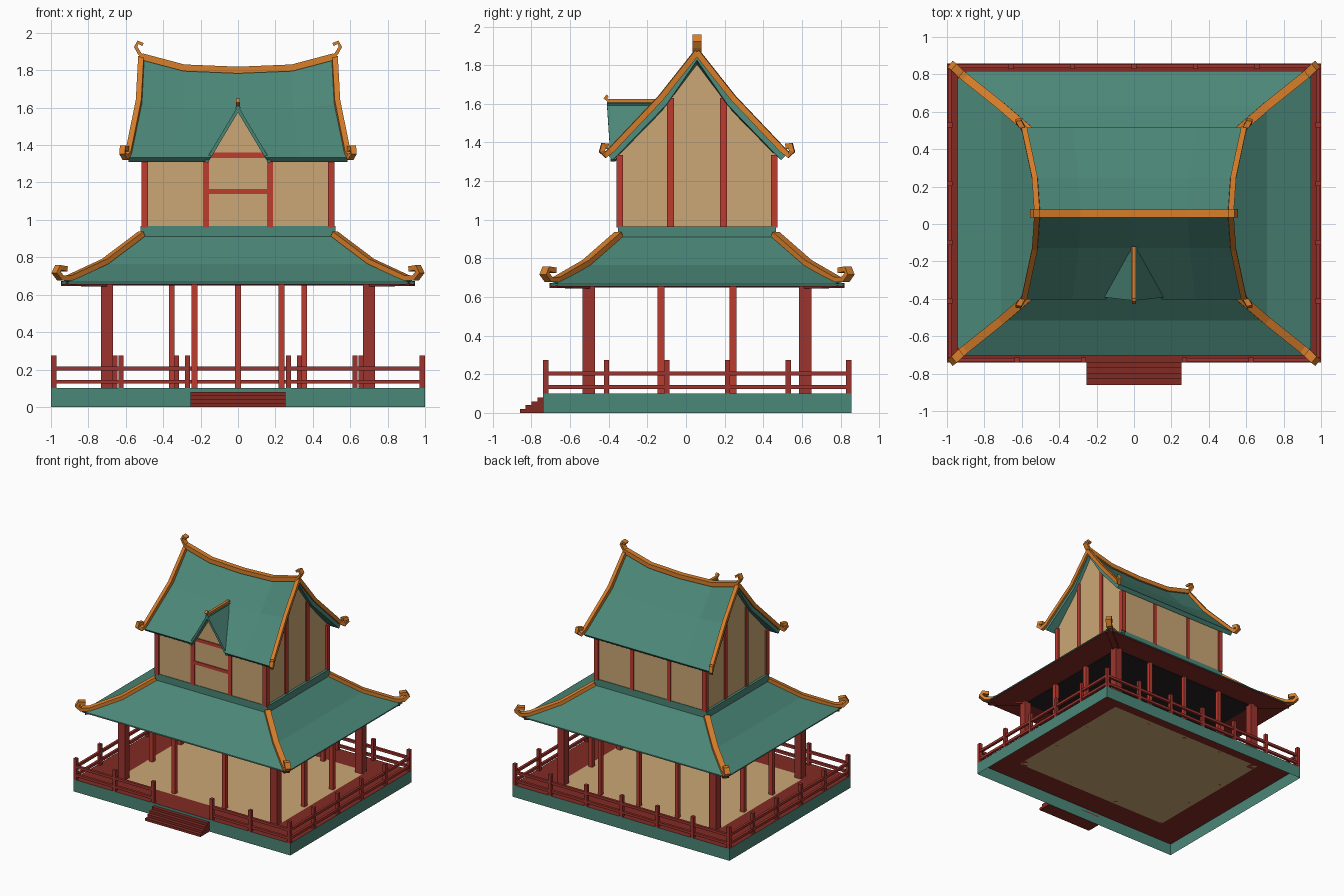
import bpy, bmesh
from mathutils import Vector as V

if "Cube" in bpy.data.objects:
    bpy.data.objects.remove(bpy.data.objects["Cube"])

CY = 0.057  # building centre in y


def mat(name, rgb):
    m = bpy.data.materials.new(name)
    lin = [((c / 255 + 0.055) / 1.055) ** 2.4 for c in rgb]
    m.diffuse_color = (*lin, 1)
    m.use_nodes = True
    m.node_tree.nodes["Principled BSDF"].inputs["Base Color"].default_value = m.diffuse_color
    return m


TEAL = mat("teal", (75, 135, 120))
RED = mat("red", (188, 60, 48))
MAROON = mat("maroon", (158, 52, 45))
DECK = mat("dark_red", (130, 42, 36))
BEIGE = mat("beige", (203, 167, 117))
ORANGE = mat("orange", (216, 126, 42))
BLACK = mat("charcoal", (36, 33, 35))


def make(name, verts, faces, *mats, closed=True):
    bm = bmesh.new()
    vs = [bm.verts.new(v) for v in verts]
    for f in faces:
        bm.faces.new([vs[i] for i in f])
    bm.normal_update()
    if closed:
        bmesh.ops.recalc_face_normals(bm, faces=bm.faces)
    else:  # open sheets face upwards
        bmesh.ops.reverse_faces(bm, faces=[f for f in bm.faces if f.normal.z < -1e-4])
    me = bpy.data.meshes.new(name)
    bm.to_mesh(me)
    bm.free()
    for m in mats:
        me.materials.append(m)
    ob = bpy.data.objects.new(name, me)
    bpy.context.collection.objects.link(ob)
    return ob


def box(name, x0, x1, y0, y1, z0, z1, m):
    v = [(x, y, z) for z in (z0, z1) for x, y in ((x0, y0), (x1, y0), (x1, y1), (x0, y1))]
    return make(name, v, [(3, 2, 1, 0), (4, 5, 6, 7)] + [(i, (i + 1) % 4, (i + 1) % 4 + 4, i + 4) for i in range(4)], m)


def post(name, x, y, w, z0, z1, m):
    return box(name, x - w / 2, x + w / 2, y - w / 2, y + w / 2, z0, z1, m)


def prism(name, prof, axis, a, b, m):
    """Extrude a (horizontal, z) outline along x or y."""
    n = len(prof)
    v = [(t, p, z) if axis == 'x' else (p, t, z) for t in (a, b) for p, z in prof]
    return make(name, v, [tuple(range(n)), tuple(range(2 * n - 1, n - 1, -1))]
                + [(i, (i + 1) % n, (i + 1) % n + n, i + n) for i in range(n)], m)


def sweep(name, path, side, w, h, m):
    """Rectangular bar along a path lying in an upright plane."""
    p = [V(q) for q in path]
    s = V(side).normalized()
    v = []
    for i, q in enumerate(p):
        t = (p[min(i + 1, len(p) - 1)] - p[max(i - 1, 0)]).normalized()
        up = s.cross(t).normalized()
        v += [q + s * w / 2 * a + up * h / 2 * b for a, b in ((-1, -1), (1, -1), (1, 1), (-1, 1))]
    n = len(p)
    f = [(0, 1, 2, 3), tuple(range(4 * n - 4, 4 * n))]
    f += [(4 * k + i, 4 * k + (i + 1) % 4, 4 * k + 4 + (i + 1) % 4, 4 * k + 4 + i)
          for k in range(n - 1) for i in range(4)]
    return make(name, v, f, m)


def solidify(ob, t):
    md = ob.modifiers.new("thickness", 'SOLIDIFY')
    md.thickness, md.offset = t, -1


# --- platform: open skirt, deck with a pale floor panel, steps
Y0, Y1 = -0.74, 0.857
rim = [(-1, Y0), (1, Y0), (1, Y1), (-1, Y1)]
make("platform_skirt", [(x, y, z) for z in (0, 0.1) for x, y in rim],
     [(i, (i + 1) % 4, (i + 1) % 4 + 4, i + 4) for i in range(4)], TEAL)
gx, gy = (-1, -0.735, 0.735, 1), (Y0, CY - 0.59, CY + 0.59, Y1)
deck = make("deck_floor", [(x, y, 0.1) for y in gy for x in gx],
            [(4 * j + i, 4 * j + i + 1, 4 * j + i + 5, 4 * j + i + 4) for j in range(3) for i in range(3)],
            DECK, BEIGE, closed=False)
deck.data.polygons[4].material_index = 1
for k in range(4):
    box("step", -0.255, 0.255, -0.86 + 0.03 * k, Y0, 0.02 * k, 0.02 * k + 0.02, DECK)

# --- railing
RX, RF, RB = 0.985, Y0 + 0.014, Y1 - 0.014
spots = {(s * x, RF) for s in (-1, 1) for x in (RX, 0.625, 0.27)}
spots |= {(k * RX / 3, RB) for k in (-3, -2, -1, 0, 1, 2, 3)}
spots |= {(s * RX, RF + (RB - RF) * k / 5) for s in (-1, 1) for k in range(1, 5)}
for x, y in sorted(spots):
    post("railing_post", x, y, 0.027, 0.1, 0.275, MAROON)
for z in (0.124, 0.194):
    box("back_rail", -RX, RX, RB - 0.01, RB + 0.01, z, z + 0.021, MAROON)
    for s in (-1, 1):
        a, b = sorted((s * 0.27, s * RX))
        box("front_rail", a, b, RF - 0.01, RF + 0.01, z, z + 0.021, MAROON)
        box("side_rail", s * RX - 0.01, s * RX + 0.01, RF, RB, z, z + 0.021, MAROON)

# --- ground floor columns
CX, CH = 0.7, 0.56
for s in (-1, 1):
    for t in (-1, 1):
        post("corner_column", s * CX, CY + t * CH, 0.064, 0.1, 0.66, MAROON)
        post("side_column", s * CX, CY + t * CH / 3, 0.035, 0.1, 0.66, RED)
    post("front_column", s * CX / 3, CY - CH, 0.031, 0.1, 0.66, RED)
for x in (-0.355, 0, 0.355):
    post("back_column", x, CY + CH, 0.03, 0.1, 0.66, RED)

# --- lower hipped roof with soffit, ceiling and hip ridges
rings = [(0.945, 0.76, 0.66), (0.945, 0.76, 0.668), (0.71, 0.573, 0.765),
         (0.52, 0.41, 0.91), (0.52, 0.41, 0.966)]
rv = [(sx * a, CY + sy * b, z) for a, b, z in rings for sx, sy in ((-1, -1), (1, -1), (1, 1), (-1, 1))]
rf = [(4 * k + i, 4 * k + (i + 1) % 4, 4 * k + 4 + (i + 1) % 4, 4 * k + 4 + i) for k in range(4) for i in range(4)]
make("lower_roof", rv, rf + [(3, 2, 1, 0), (16, 17, 18, 19)], TEAL)
box("soffit", -0.94, 0.94, CY - 0.755, CY + 0.755, 0.655, 0.661, DECK)
box("ceiling", -0.7, 0.7, CY - 0.56, CY + 0.56, 0.65, 0.656, BLACK)
for sx in (-1, 1):
    for sy in (-1, 1):
        hip = [(0.515, 0.405, 0.925), (0.71, 0.573, 0.778), (0.90, 0.725, 0.69),
               (0.95, 0.768, 0.69), (0.973, 0.79, 0.72), (0.96, 0.78, 0.745), (0.925, 0.745, 0.738)]
        sweep("hip_ridge", [(sx * a, CY + sy * b, z) for a, b, z in hip],
              (-sy * 0.79, sx * 1.0, 0), 0.045, 0.028, ORANGE)
        sweep("corner_rafter", [(sx * a, CY + sy * b, z) for a, b, z in ((0.7, 0.56, 0.655), (0.93, 0.745, 0.66))],
              (-sy * 0.79, sx * 1.0, 0), 0.05, 0.025, DECK)

# --- upper storey: walls, gables and timber frame
W0, W1 = CY - 0.405, CY + 0.405
box("upper_walls", -0.5, 0.5, W0, W1, 0.96, 1.335, BEIGE)
gable = [(-0.405, 1.3), (-0.405, 1.335), (-0.185, 1.56), (0, 1.805), (0.185, 1.56), (0.405, 1.335), (0.405, 1.3)]
for s in (-1, 1):
    prism("gable_wall", [(CY + y, z) for y, z in gable], 'x', s * 0.49, s * 0.5, BEIGE)
    for t in (-1, 1):
        post("upper_corner_post", s * 0.498, CY + t * 0.4, 0.036, 0.96, 1.335, RED)
        post("gable_post", s * 0.49, CY + t * 0.138, 0.036, 0.96, 1.63, RED)
        post("upper_wall_post", s * 0.171, CY + t * 0.395, 0.033, 0.96, 1.33, RED)
for z in (1.138, 1.332):
    box("window_beam", -0.16, 0.16, W0 - 0.008, W0 + 0.02, z, z + 0.027, RED)

# --- upper saddle roof, ridge sagging towards the middle
rows = [(0, 0.512, 1.86, 1), (0.185, 0.528, 1.618, 0.4), (0.46, 0.585, 1.334, 0)]  # dy, half width, z, sag
rows = [(-d, w, z, s) for d, w, z, s in rows[:0:-1]] + rows
cols = [(-1, 0), (-0.56, 0.06), (0, 0.072), (0.56, 0.06), (1, 0)]
roof = make("upper_roof", [(u * w, CY + d, z - g * s) for d, w, z, s in rows for u, g in cols],
            [(5 * j + i, 5 * j + i + 1, 5 * j + i + 6, 5 * j + i + 5) for j in range(4) for i in range(4)],
            TEAL, closed=False)
solidify(roof, 0.035)
ridge = [(u * 0.515, CY, 1.873 - g) for u, g in cols]
sweep("main_ridge", ridge, (0, 1, 0), 0.042, 0.036, ORANGE)
for s in (-1, 1):
    horn = [(0.51, 1.87), (0.53, 1.895), (0.547, 1.925), (0.535, 1.95), (0.508, 1.937)]
    sweep("ridge_horn", [(s * x, CY, z) for x, z in horn], (0, 1, 0), 0.045, 0.018, ORANGE)
    for t in (-1, 1):
        rake = [(0.517, 0.0, 1.868), (0.53, 0.187, 1.632), (0.585, 0.445, 1.36), (0.602, 0.475, 1.335),
                (0.618, 0.492, 1.355), (0.615, 0.485, 1.385), (0.598, 0.46, 1.38)]
        sweep("gable_edge_ridge", [(s * x, CY + t * d, z) for x, d, z in rake],
              (1, -0.15 * s * t, 0), 0.03, 0.03, ORANGE)

# --- front dormer: opening cut in the roof, gable panel, two slopes, ridge
cutter = prism("dormer_cutter", [(-0.185, 1.27), (0.185, 1.27), (0, 1.595)], 'y', -0.6, W0 + 0.012, TEAL)
cutter.hide_render = True
cutter.hide_viewport = True
cut = roof.modifiers.new("dormer_opening", 'BOOLEAN')
cut.operation, cut.object, cut.solver = 'DIFFERENCE', cutter, 'EXACT'
prism("dormer_gable", [(-0.16, 1.33), (0.16, 1.33), (0, 1.6)], 'y', W0, W0 + 0.01, BEIGE)
for s in (-1, 1):
    slope = make("dormer_slope", [(0, -0.41, 1.61), (s * 0.178, -0.39, 1.312), (s * 0.178, -0.365, 1.312), (0, -0.12, 1.61)],
                 [(0, 1, 2, 3)], TEAL, closed=False)
    solidify(slope, 0.018)
sweep("dormer_ridge", [(0, -0.12, 1.615), (0, -0.40, 1.615), (0, -0.418, 1.63), (0, -0.405, 1.642)],
      (1, 0, 0), 0.022, 0.018, ORANGE)
